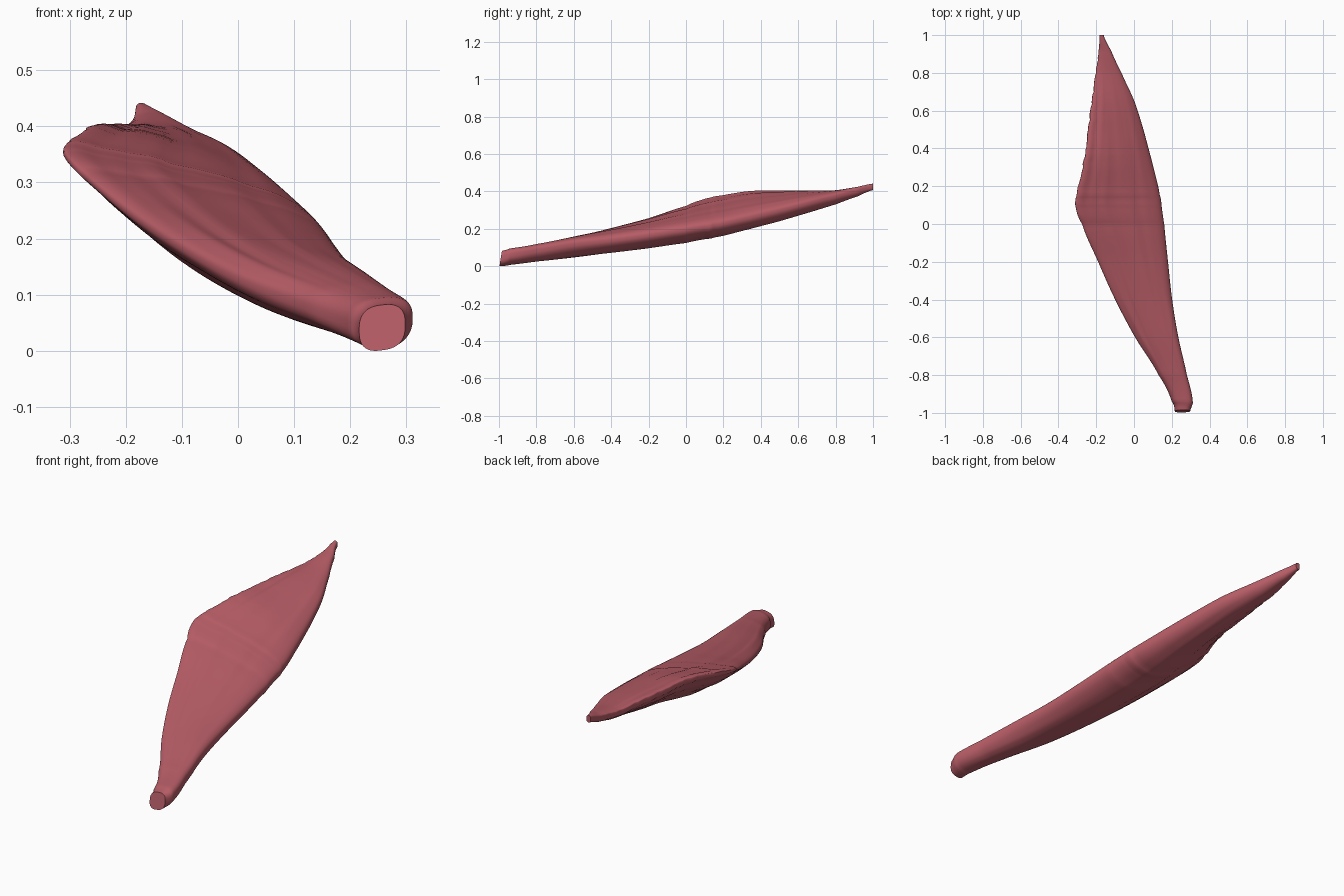
import bpy, bmesh, math, random

if "Cube" in bpy.data.objects:
    bpy.data.objects.remove(bpy.data.objects["Cube"])
random.seed(4)

# Stations along the muscle: y, left x, left z, right x, right z,
# half thickness at left edge and at right edge, extra belly depth below
STATIONS = [
    (-0.99, 0.216, 0.050, 0.298, 0.060, 0.041, 0.040, 0.000),
    (-0.94, 0.200, 0.060, 0.311, 0.074, 0.042, 0.040, 0.004),
    (-0.80, 0.130, 0.089, 0.280, 0.097, 0.036, 0.040, 0.016),
    (-0.60, 0.006, 0.138, 0.235, 0.130, 0.031, 0.042, 0.034),
    (-0.40, -0.10, 0.196, 0.202, 0.153, 0.028, 0.043, 0.046),
    (-0.20, -0.19, 0.256, 0.180, 0.180, 0.026, 0.045, 0.058),
    (0.00, -0.275, 0.326, 0.160, 0.209, 0.020, 0.046, 0.072),
    (0.09, -0.309, 0.362, 0.147, 0.225, 0.016, 0.046, 0.076),
    (0.15, -0.304, 0.377, 0.137, 0.235, 0.018, 0.046, 0.076),
    (0.34, -0.265, 0.403, 0.093, 0.274, 0.022, 0.044, 0.066),
    (0.50, -0.243, 0.404, 0.050, 0.312, 0.023, 0.040, 0.054),
    (0.65, -0.223, 0.404, 0.002, 0.350, 0.023, 0.034, 0.040),
    (0.80, -0.202, 0.402, -0.066, 0.386, 0.021, 0.028, 0.022),
    (0.92, -0.187, 0.416, -0.122, 0.417, 0.021, 0.023, 0.006),
    (1.00, -0.182, 0.438, -0.160, 0.438, 0.019, 0.016, 0.000),
]
SEG, STEPS = 80, 9


def catmull(a, b, c, d, t):
    return 0.5 * (2 * b + (c - a) * t + (2 * a - 5 * b + 4 * c - d) * t * t
                  + (3 * b - a - 3 * c + d) * t ** 3)


def rows():
    """Smoothly interpolated stations."""
    n = len(STATIONS)
    for i in range(n - 1):
        p = [STATIONS[max(0, min(n - 1, i + k))] for k in (-1, 0, 1, 2)]
        for s in range(STEPS):
            t = s / STEPS
            row = [catmull(*q, t) for q in zip(*p)]
            row[0] = p[1][0] + (p[2][0] - p[1][0]) * t
            yield row
    yield list(STATIONS[-1])


def power(v, e):
    return math.copysign(abs(v) ** e, v)


def section(y, xl, zl, xr, zr, tl, tr, belly):
    """Flattened outline: squarer torn left edge, round right edge, deep underside."""
    width = xr - xl
    torn = max(0, min(1, (y - 0.1) * 8, (0.95 - y) * 8))
    jag = torn * random.uniform(-0.003, 0.003)
    fade = max(0, min(1, (width - 0.12) * 6))
    square = max(0, min(1, (y + 0.05) * 5))
    pts = []
    for k in range(SEG):
        a = 2 * math.pi * k / SEG
        u = 0.5 + 0.5 * power(math.cos(a), 0.75)
        h = power(math.sin(a), 0.75 - (0.4 * square if u < 0.5 else 0) * (1 - abs(math.sin(a))))
        half = tl + (tr - tl) * u ** 0.8
        # grooves run along the fibres, deeper near the torn left edge
        wave = math.sin(u * 23 + y * 2.5) + 0.6 * math.sin(u * 41 - y * 3)
        groove = 0.002 * fade * wave * (1.3 - u) * abs(h)
        x = xl + width * u + jag * (1 - u) ** 3
        z = zl + (zr - zl) * u + half * h + groove
        if h < 0:
            z -= belly * math.sin(math.pi * u ** 1.25) ** 0.85
        yy = y
        if y < -0.95:
            yy += 0.16 * (z - 0.06) * (-0.95 - y) / 0.04
        pts.append((x, max(yy, -1.0), max(z, 0.0)))
    return pts


# Muscle belly: loft through all sections, with flat cut ends
bm = bmesh.new()
rings = [[bm.verts.new(p) for p in section(*r)] for r in rows()]
for a, b in zip(rings, rings[1:]):
    for k in range(SEG):
        j = (k + 1) % SEG
        bm.faces.new((a[k], a[j], b[j], b[k]))
bm.faces.new(rings[0])
bm.faces.new(rings[-1])
bmesh.ops.recalc_face_normals(bm, faces=bm.faces)
low = min(v.co.z for v in bm.verts)
for v in bm.verts:
    v.co.z -= low
mesh = bpy.data.meshes.new("muscle_belly")
bm.to_mesh(mesh)
bm.free()

# Single flesh colour
flesh = bpy.data.materials.new("muscle red")
flesh.diffuse_color = (0.48, 0.11, 0.135, 1)
flesh.use_nodes = True
flesh.node_tree.nodes["Principled BSDF"].inputs["Base Color"].default_value = flesh.diffuse_color
mesh.materials.append(flesh)

belly = bpy.data.objects.new("muscle_belly", mesh)
bpy.context.collection.objects.link(belly)
bpy.context.view_layer.objects.active = belly
belly.select_set(True)
bpy.ops.object.shade_smooth_by_angle(angle=math.radians(40))
